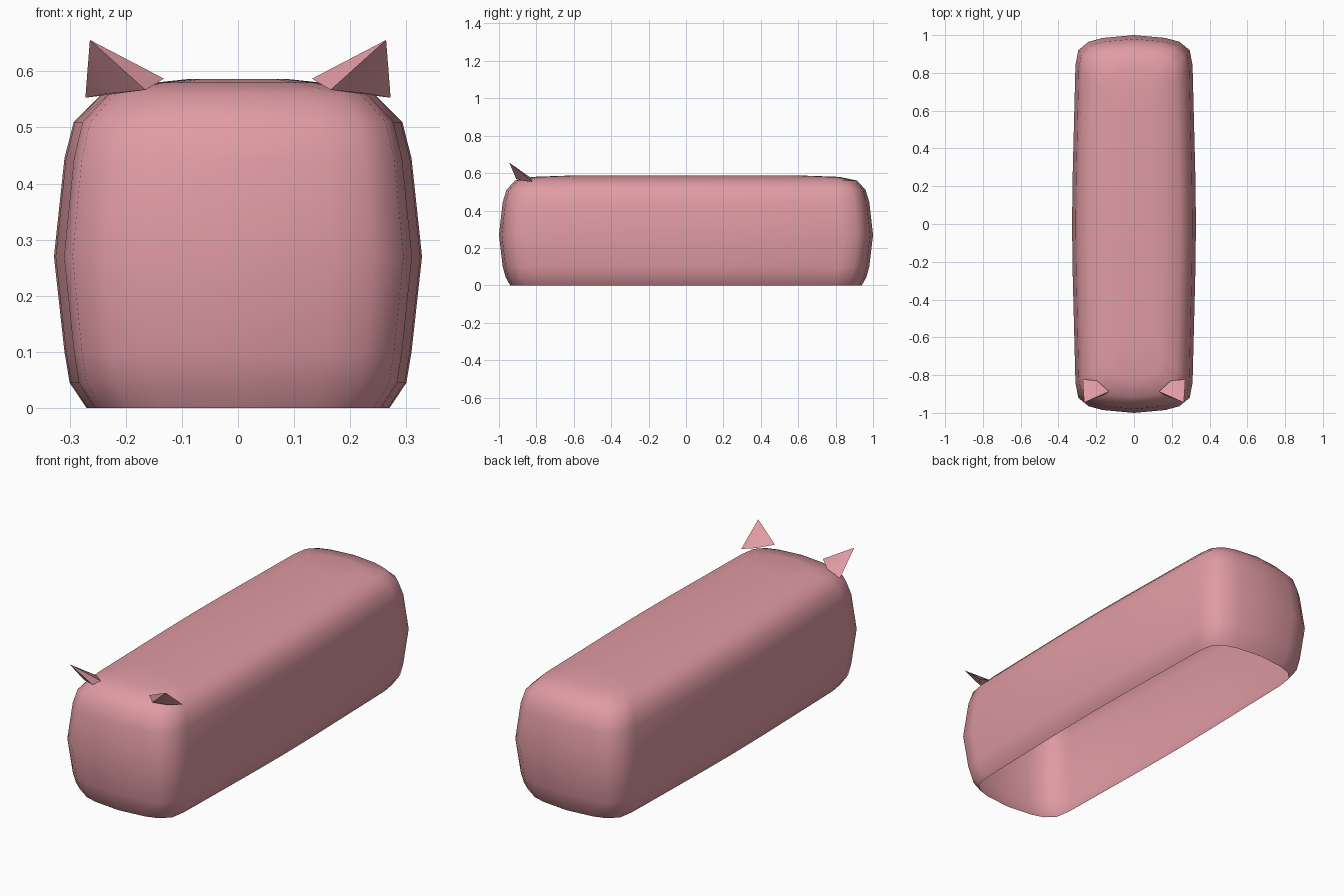
import bpy

if "Cube" in bpy.data.objects:
    bpy.data.objects.remove(bpy.data.objects["Cube"])

pink = bpy.data.materials.new("soft pink")
pink.diffuse_color = (0.75, 0.33, 0.37, 1)
pink.use_nodes = True
pink.node_tree.nodes["Principled BSDF"].inputs["Base Color"].default_value = pink.diffuse_color


def make_object(name, verts, faces, angle):
    mesh = bpy.data.meshes.new(name)
    mesh.from_pydata(verts, [], faces)
    mesh.materials.append(pink)
    obj = bpy.data.objects.new(name, mesh)
    bpy.context.collection.objects.link(obj)
    bpy.ops.object.select_all(action='DESELECT')
    obj.select_set(True)
    bpy.context.view_layer.objects.active = obj
    bpy.ops.object.shade_smooth_by_angle(angle=angle)
    return obj


# Body: slightly bulging rounded plan, stacked in scaled rings, open below
quarter = [(0.328, 0), (0.325, 0.25), (0.31, 0.84), (0.295, 0.92),
           (0.24, 0.965), (0.165, 0.985), (0, 1.0)]
half = quarter + [(-x, y) for x, y in quarter[-2::-1]]
plan = half + [(x, -y) for x, y in half[-2:0:-1]]

# height, x scale, y scale
rings = [(0, 0.823, 0.94), (0.045, 0.915, 0.965), (0.1, 0.943, 0.98),
         (0.27, 1, 1), (0.445, 0.943, 0.98), (0.51, 0.893, 0.96),
         (0.56, 0.74, 0.915), (0.58, 0.45, 0.82), (0.586, 0.28, 0.65)]
n = len(plan)
verts = [(x * sx, y * sy, z) for z, sx, sy in rings for x, y in plan]
faces = [(r * n + i, r * n + (i + 1) % n, (r + 1) * n + (i + 1) % n, (r + 1) * n + i)
         for r in range(len(rings) - 1) for i in range(n)]
faces.append(tuple((len(rings) - 1) * n + i for i in range(n)))
make_object("body", verts, faces, 1.2)

# Ears: forward-leaning spikes with a folded front, mirrored left and right
base = [(0.132, -0.887, 0.587), (0.165, -0.907, 0.567), (0.235, -0.875, 0.56),
        (0.272, -0.822, 0.553), (0.195, -0.83, 0.575)]
tip = (0.264, -0.945, 0.656)
for side, name in ((1, "right_ear"), (-1, "left_ear")):
    pts = [(x * side, y, z) for x, y, z in base + [tip]]
    tris = [(i, (i + 1) % 5, 5) for i in range(5)] + [(4, 3, 2, 1, 0)]
    if side < 0:
        tris = [t[::-1] for t in tris]
    make_object(name, pts, tris, 0.6)
